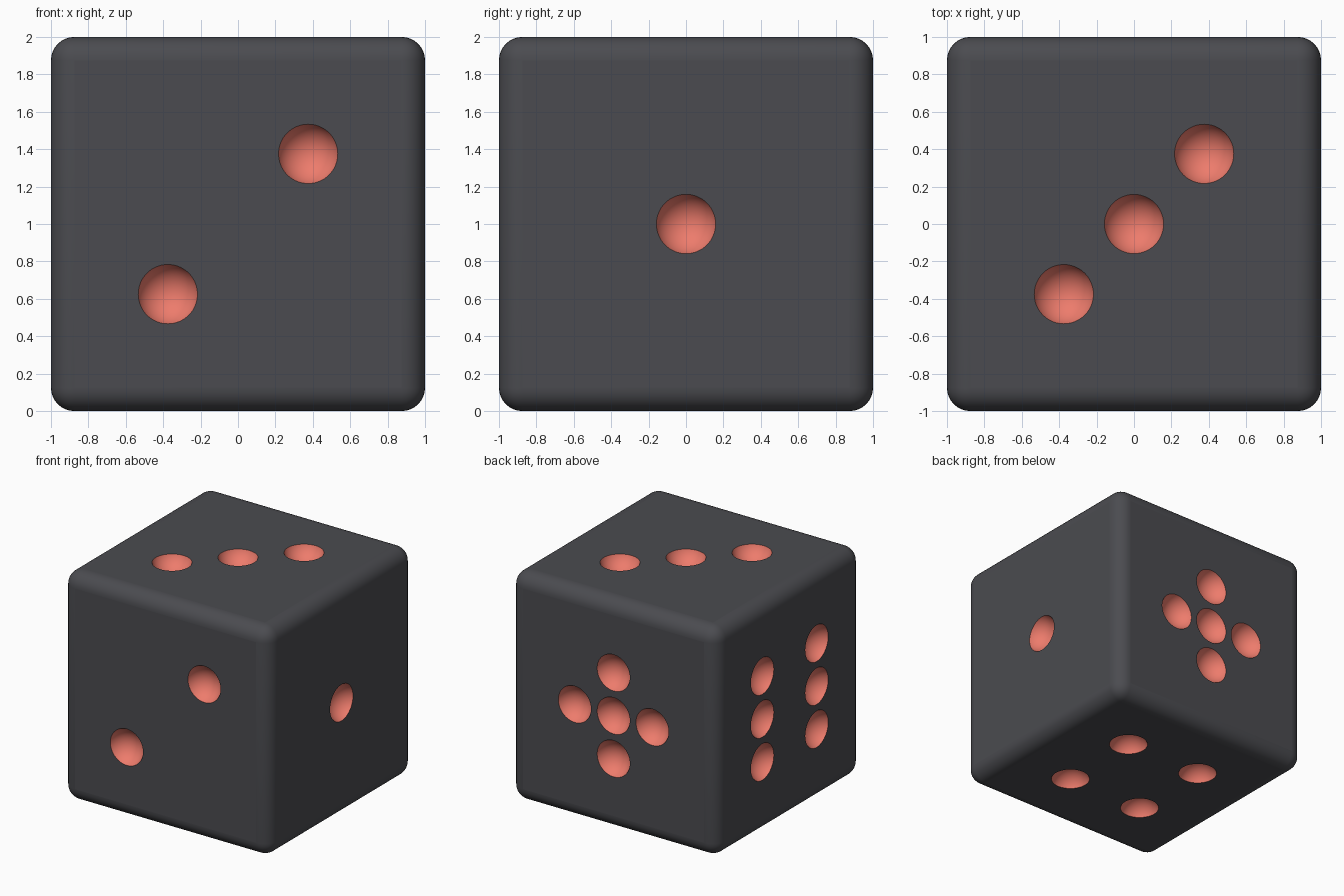
import bpy, bmesh, math
from mathutils import Matrix, Vector

if "Cube" in bpy.data.objects:
    bpy.data.objects.remove(bpy.data.objects["Cube"])

P = 0.375          # pip spacing
R = 0.168          # pip sphere radius
D = 1.055          # pip sphere distance from the die centre
ROUND = 0.125      # edge rounding


def material(name, rgb):
    m = bpy.data.materials.new(name)
    m.diffuse_color = (*rgb, 1)
    m.use_nodes = True
    m.node_tree.nodes["Principled BSDF"].inputs["Base Color"].default_value = m.diffuse_color
    return m


dark = material("charcoal", (0.07, 0.071, 0.08))
red = material("coral", (0.85, 0.2, 0.15))


def to_object(bm, name):
    me = bpy.data.meshes.new(name)
    bm.to_mesh(me)
    bm.free()
    me.materials.append(dark)
    me.materials.append(red)
    ob = bpy.data.objects.new(name, me)
    bpy.context.collection.objects.link(ob)
    return ob


# Rounded cube body
bm = bmesh.new()
bmesh.ops.create_cube(bm, size=2, matrix=Matrix.Translation((0, 0, 1)))
bmesh.ops.bevel(bm, geom=bm.edges[:], offset=ROUND, segments=8, profile=0.5,
                affect='EDGES')
body = to_object(bm, "die_body")

# Pip layouts: outward normal, u axis, v axis, pip positions
X, Y, Z = Vector((1, 0, 0)), Vector((0, 1, 0)), Vector((0, 0, 1))
faces = [
    (X, Y, Z, [(0, 0)]),
    (-Y, X, Z, [(-1, -1), (1, 1)]),
    (Z, X, Y, [(-1, -1), (0, 0), (1, 1)]),
    (-Z, X, Y, [(a, b) for a in (-1, 1) for b in (-1, 1)]),
    (Y, X, Z, [(0, 0), (1, 0), (-1, 0), (0, 1), (0, -1)]),
    (-X, Y, Z, [(a, b) for a in (-1, 1) for b in (-1, 0, 1)]),
]

# All pip spheres in one cutter
bm = bmesh.new()
for n, u, v, spots in faces:
    for a, b in spots:
        c = Z + n * D + u * (a * P) + v * (b * P)
        bmesh.ops.create_uvsphere(bm, u_segments=48, v_segments=24, radius=R,
                                  matrix=Matrix.Translation(c))
for f in bm.faces:
    f.material_index = 1
cutter = to_object(bm, "pip_cutter")
cutter.hide_render = True

# Carve the coloured pips
mod = body.modifiers.new("pips", 'BOOLEAN')
mod.operation = 'DIFFERENCE'
mod.solver = 'EXACT'
mod.object = cutter
bpy.context.view_layer.objects.active = body
body.select_set(True)
bpy.ops.object.modifier_apply(modifier=mod.name)
bpy.data.objects.remove(cutter)

# Smooth rounding and bowls, crisp pip rims, flat sides
bpy.ops.object.shade_smooth_by_angle(angle=math.radians(35))
for p in body.data.polygons:
    if p.material_index == 0 and max(abs(k) for k in p.normal) > 0.9999:
        p.use_smooth = False
